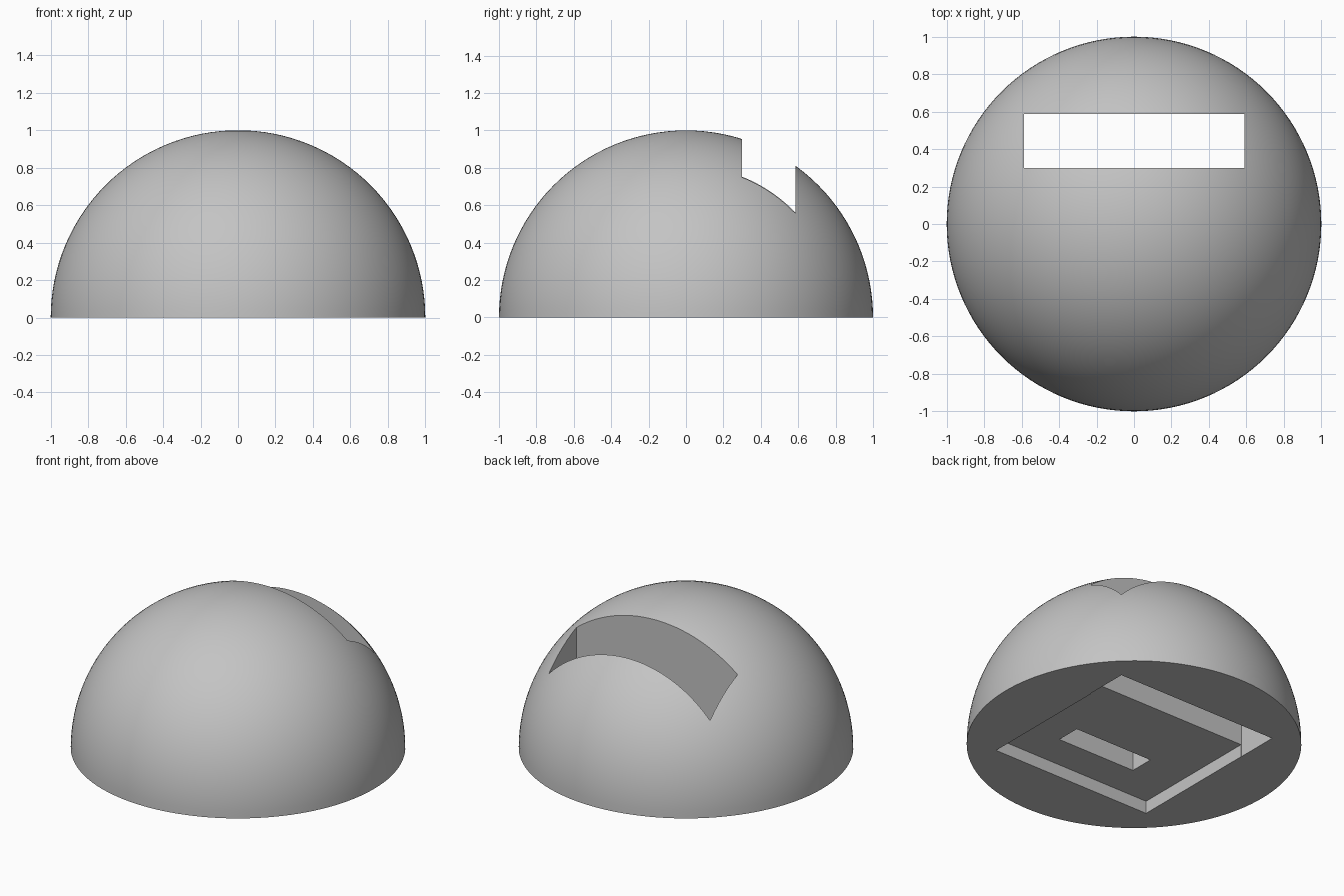
import bpy
import bmesh
from mathutils import Vector

old = bpy.data.objects.get("Cube")
if old:
    bpy.data.objects.remove(old, do_unlink=True)

# Single grey finish
grey = bpy.data.materials.new("plain grey")
grey.use_nodes = True
colour = (0.55, 0.55, 0.55, 1)
grey.diffuse_color = colour
grey.node_tree.nodes["Principled BSDF"].inputs["Base Color"].default_value = colour


def add_object(name, bm):
    mesh = bpy.data.meshes.new(name)
    bm.to_mesh(mesh)
    bm.free()
    mesh.materials.append(grey)
    obj = bpy.data.objects.new(name, mesh)
    bpy.context.collection.objects.link(obj)
    return obj


def box_cutter(name, low, high):
    low, high = Vector(low), Vector(high)
    bm = bmesh.new()
    bmesh.ops.create_cube(bm, size=1)
    bmesh.ops.scale(bm, vec=high - low, verts=bm.verts)
    bmesh.ops.translate(bm, vec=(low + high) / 2, verts=bm.verts)
    obj = add_object(name, bm)
    obj.hide_render = True
    return obj


# Solid half sphere
bm = bmesh.new()
bmesh.ops.create_uvsphere(bm, u_segments=128, v_segments=64, radius=1)
bmesh.ops.bisect_plane(bm, geom=bm.verts[:] + bm.edges[:] + bm.faces[:],
                       plane_co=(0, 0, 0), plane_no=(0, 0, 1), clear_inner=True)
bmesh.ops.holes_fill(bm, edges=[e for e in bm.edges if e.is_boundary])
bmesh.ops.recalc_face_normals(bm, faces=bm.faces)
dome = add_object("dome", bm)

# Square base recess, slot through the crown, and blind pocket in the recess
depth = 0.083
cutters = [
    box_cutter("base_recess_cutter", (-0.585, -0.585, -0.2), (0.585, 0.585, depth)),
    box_cutter("through_slot_cutter", (-0.586, 0.299, -0.3), (0.59, 0.586, 1.2)),
    box_cutter("pocket_cutter", (-0.287, -0.352, -0.1), (0.287, -0.19, 0.35)),
]

bpy.context.view_layer.objects.active = dome
dome.select_set(True)
for cutter in cutters:
    cut = dome.modifiers.new(cutter.name, 'BOOLEAN')
    cut.operation = 'DIFFERENCE'
    cut.solver = 'EXACT'
    cut.object = cutter
    bpy.ops.object.modifier_apply(modifier=cut.name)
for cutter in cutters:
    bpy.data.objects.remove(cutter, do_unlink=True)

# Smooth shell with crisp cut edges
bpy.ops.object.shade_smooth_by_angle(angle=0.5)
